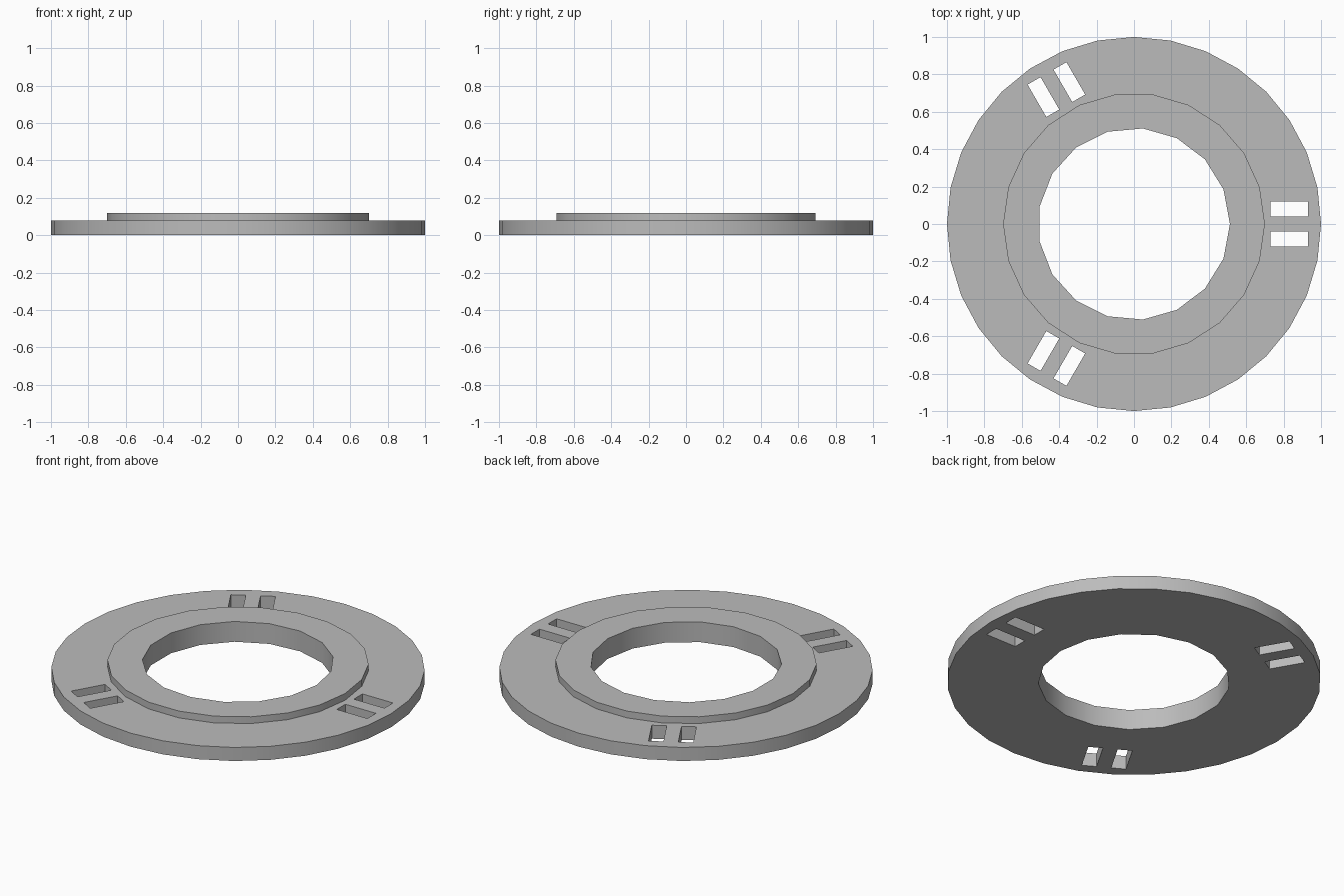
import bpy
import bmesh
from math import radians
from mathutils import Matrix, Vector

default = bpy.data.objects.get("Cube")
if default:
    bpy.data.objects.remove(default, do_unlink=True)

PLATE_TOP, RING_TOP = 0.08, 0.12

grey = bpy.data.materials.new("mid_grey")
grey.use_nodes = True
colour = (0.5, 0.5, 0.5, 1)
grey.diffuse_color = colour
grey.node_tree.nodes["Principled BSDF"].inputs["Base Color"].default_value = colour


def make_object(name, bm):
    mesh = bpy.data.meshes.new(name)
    bm.to_mesh(mesh)
    bm.free()
    mesh.materials.append(grey)
    obj = bpy.data.objects.new(name, mesh)
    bpy.context.collection.objects.link(obj)
    return obj


def disc(name, sides, radius, low, high):
    """Upright prism with its first corner on +x."""
    bm = bmesh.new()
    corners = [bm.verts.new(Matrix.Rotation(radians(360 * i / sides), 3, "Z")
                            @ Vector((radius, 0, low))) for i in range(sides)]
    base = bm.faces.new(corners)
    top = bmesh.ops.extrude_face_region(bm, geom=[base])["geom"]
    bmesh.ops.translate(bm, vec=(0, 0, high - low),
                        verts=[v for v in top if isinstance(v, bmesh.types.BMVert)])
    bmesh.ops.recalc_face_normals(bm, faces=bm.faces)
    return make_object(name, bm)


def combine(target, tool, operation):
    tool.hide_render = True
    mod = target.modifiers.new(tool.name, "BOOLEAN")
    mod.operation, mod.solver, mod.object = operation, "EXACT", tool
    bpy.context.view_layer.objects.active = target
    bpy.ops.object.modifier_apply(modifier=mod.name)
    bpy.data.objects.remove(tool, do_unlink=True)


# Flange plate with the raised collar on top
flange = disc("slotted_flange", 32, 1.0, 0, PLATE_TOP)
combine(flange, disc("collar", 22, 0.7, PLATE_TOP / 2, RING_TOP), "UNION")

# Central bore
combine(flange, disc("bore_cutter", 17, 0.513, -0.1, 0.3), "DIFFERENCE")

# Three pairs of through slots
bm = bmesh.new()
for turn in (0, 120, 240):
    for side in (-1, 1):
        place = (Matrix.Rotation(radians(turn), 4, "Z")
                 @ Matrix.Translation((0.83, side * 0.08, 0.1))
                 @ Matrix.Diagonal((0.2, 0.08, 0.4, 1)))
        bmesh.ops.create_cube(bm, size=1, matrix=place)
combine(flange, make_object("slot_cutters", bm), "DIFFERENCE")

# Smooth round walls, crisp rims
bpy.ops.object.select_all(action="DESELECT")
flange.select_set(True)
bpy.context.view_layer.objects.active = flange
bpy.ops.object.shade_smooth_by_angle(angle=radians(30))
